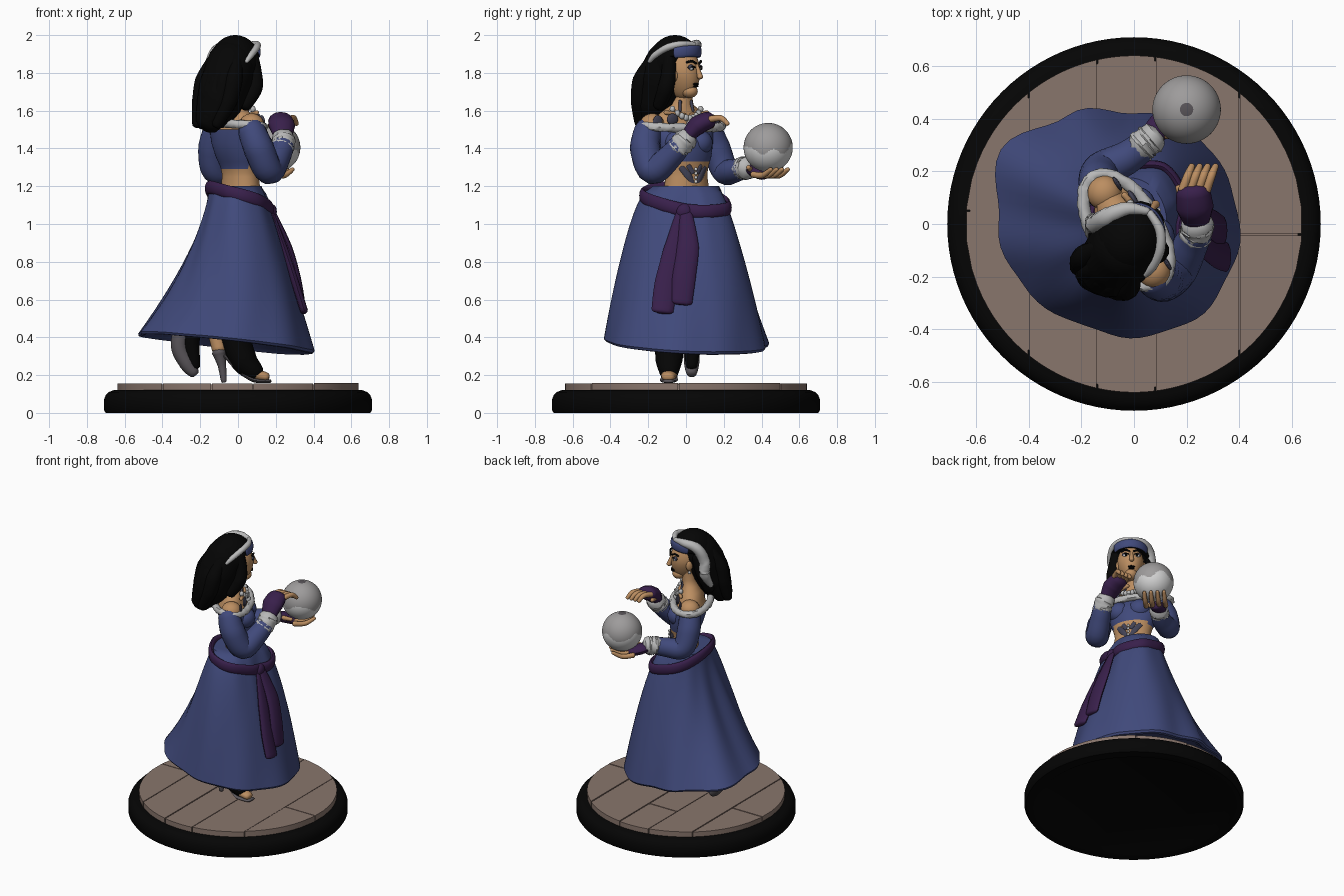
import bpy, bmesh, random
from math import sin, cos, pi, radians, sqrt
from mathutils import Vector

random.seed(4)
if bpy.data.objects.get("Cube"):
    bpy.data.objects.remove(bpy.data.objects["Cube"])
parts = []


def material(name, r, g, b):
    m = bpy.data.materials.new(name)
    m.use_nodes = True
    m.diffuse_color = (r, g, b, 1)
    shader = next(n for n in m.node_tree.nodes if n.type == 'BSDF_PRINCIPLED')
    shader.inputs["Base Color"].default_value = (r, g, b, 1)
    shader.inputs["Roughness"].default_value = 0.8
    return m


black = material("black", .0015, .0015, .0015)
wood = material("wood brown", .25, .18, .15)
blue = material("cloth blue", .052, .068, .2)
purple = material("sash purple", .04, .014, .07)
skin = material("skin tan", .5, .27, .12)
fur = material("fur light grey", .48, .48, .48)
white = material("white", .65, .65, .65)
grey = material("orb grey", .34, .33, .33)
ink = material("ink slate", .055, .055, .09)
dark = material("dark grey", .1, .09, .1)


def finish(name, bm, mats, rule=None):
    bmesh.ops.recalc_face_normals(bm, faces=bm.faces)
    if rule:
        for f in bm.faces:
            f.material_index = rule(f.calc_center_median())
    mesh = bpy.data.meshes.new(name)
    bm.to_mesh(mesh)
    bm.free()
    for m in mats:
        mesh.materials.append(m)
    ob = bpy.data.objects.new(name, mesh)
    bpy.context.collection.objects.link(ob)
    parts.append(ob)


def loft(name, rings, mats, rule=None, closed=False):
    """Skin a list of equal-length point rings."""
    bm = bmesh.new()
    vs = [[bm.verts.new(p) for p in ring] for ring in rings]
    n = len(vs[0])
    for a, b in zip(vs, vs[1:] + (vs[:1] if closed else [])):
        for i in range(n):
            bm.faces.new((a[i], a[(i + 1) % n], b[(i + 1) % n], b[i]))
    if not closed:
        bm.faces.new(vs[0])
        bm.faces.new(vs[-1])
    finish(name, bm, mats, rule)


def tube(name, pts, radii, mat, wide=1, thin=1, ref=(0, 0, 1), closed=False, lumps=0, steps=6, sides=12):
    """Smooth tapering tube through points, rounded at the ends."""
    pts = [Vector(p) for p in pts]
    n = len(pts)
    radii = radii if isinstance(radii, (list, tuple)) else [radii] * n
    path = []
    pick = (lambda i: i % n) if closed else (lambda i: min(max(i, 0), n - 1))
    for i in range(n if closed else n - 1):
        a, b, c, d = (pts[pick(i + k)] for k in (-1, 0, 1, 2))
        for k in range(steps):
            t = k / steps
            p = b + (c - a) * t / 2 + (2 * a - 5 * b + 4 * c - d) * t * t / 2 + (3 * b - a - 3 * c + d) * t ** 3 / 2
            path.append((p, radii[i] + (radii[pick(i + 1)] - radii[i]) * t))
    if not closed:
        path.append((pts[-1], radii[-1]))
        start, end = (pts[0] - path[1][0]).normalized(), (pts[-1] - path[-2][0]).normalized()
        cap = min(wide, thin)
        for reach, size in ((.4, .85), (.65, .5)):
            path.insert(0, (pts[0] + start * radii[0] * cap * reach, radii[0] * size))
            path.append((pts[-1] + end * radii[-1] * cap * reach, radii[-1] * size))
    rings, m = [], len(path)
    for i, (p, r) in enumerate(path):
        nxt = path[(i + 1) % m if closed else min(i + 1, m - 1)][0]
        prv = path[i - 1 if closed else max(i - 1, 0)][0]
        t = (nxt - prv).normalized()
        side = t.cross(Vector(ref)).normalized()
        up = side.cross(t)
        rings.append([p + (side * cos(a) * wide + up * sin(a) * thin) * r * (1 + random.uniform(-lumps, lumps))
                      for a in (2 * pi * k / sides for k in range(sides))])
    loft(name, rings, [mat], closed=closed)


def blob(name, loc, size, mats, turn=0, rule=None, shape=None, seg=24):
    """Ellipsoid; shape may edit each local vertex before placing."""
    bm = bmesh.new()
    bmesh.ops.create_uvsphere(bm, u_segments=seg, v_segments=seg * 2 // 3, radius=1)
    for v in bm.verts:
        x, y, z = (c * s for c, s in zip(v.co, size))
        if shape:
            x, y, z = shape(x, y, z)
        v.co = Vector(loc) + Vector((x * cos(turn) - y * sin(turn), x * sin(turn) + y * cos(turn), z))
    finish(name, bm, mats, rule)


def frame(cx, cy, turn):
    """Local forward / leftward / height coordinates."""
    return lambda f, l, z: Vector((cx + f * cos(turn) - l * sin(turn), cy + f * sin(turn) + l * cos(turn), z))


BODY, FACE = radians(32), radians(54)
body, head = frame(-.02, -.03, BODY), frame(.012, -.022, FACE)


def circle(r, z, n=96):
    return [(r * cos(2 * pi * k / n), r * sin(2 * pi * k / n), z) for k in range(n)]


# Base and plank floor
loft("base", [circle(r, z) for r, z in ((.6, .02), (.63, 0), (.7, 0), (.71, .015), (.71, .07), (.7, .095), (.685, .11),
                                         (.66, .12), (.6, .12))], [black])
loft("floor_underlay", [circle(.625, z) for z in (.11, .15)], [wood])
edges = [-.64, -.4, -.14, .08, .4, .64]
splits = {0: .05, 4: -.04, 2: .3}
for i, (x0, x1) in enumerate(zip(edges, edges[1:])):
    cut = splits.get(i)
    for lo, hi in ([(-1, 1)] if cut is None else [(-1, cut - .003), (cut + .003, 1)]):
        xs = [x0 + .003 + (x1 - x0 - .006) * k / 12 for k in range(13)]
        arc = [sqrt(max(.64 ** 2 - x * x, .0001)) for x in xs]
        outline = [(x, max(-a, lo)) for x, a in zip(xs, arc)] + [(x, min(a, hi)) for x, a in zip(xs, arc)][::-1]
        top = .157 + random.uniform(-.003, .003)
        loft("floor_plank", [[(x, y, z) for x, y in outline] for z in (.12, top)], [wood])

# Skirt: hem radius and flare for every thirty degrees
HEM = [.42, .41, .43, .43, .48, .57, .51, .48, .43, .43, .44, .43]
FLARE = [.95, .62, .58, .85, 1.15, 1.5, 1.65, 1.3, .8, .52, .6, .8]


def skirt_point(a, t, out=0):
    k = a / (2 * pi) * 12
    i, u = int(k // 1) % 12, k % 1
    u = u * u * (3 - 2 * u)
    hem, flare = (tab[i] * (1 - u) + tab[(i + 1) % 12] * u for tab in (HEM, FLARE))
    waist = .14 * .175 / sqrt((.175 * cos(a)) ** 2 + (.14 * sin(a)) ** 2)
    r = waist + (hem - waist) * t ** flare + .007 * t * sin(9 * a + 3 * t) + out
    low = .36 - .11 * hem * cos(a) - .05 * hem * sin(a)
    return Vector((-.015 + r * cos(a), r * sin(a), 1.2 + (low - 1.2) * t))


angles = [2 * pi * k / 72 for k in range(72)]
rings = [[skirt_point(a, k / 24) for a in angles] for k in range(24)]
rings += [[skirt_point(a, t, out) for a in angles] for t, out in ((.985, 0), (1, -.012), (1.003, -.03), (.95, -.07))]
loft("skirt", rings, [blue])

# Sash, knot and hanging tails
tube("sash", [skirt_point(a, .08 + .065 * cos(a) + .03 * sin(a), .002) for a in angles[::4]], .036, purple, .5, 1, closed=True)
blob("sash_knot", (.175, -.01, 1.065), (.03, .045, .042), [purple])
tails = {"sash_tail_back": [(.18, -.02, 1.06), (.25, -.065, .85), (.305, -.105, .68), (.35, -.125, .54)],
         "sash_tail_front": [(.19, .0, 1.06), (.265, .01, .88), (.31, -.01, .72), (.335, -.025, .585)]}
for name, pts in tails.items():
    tube(name, pts, [.03, .058, .062, .058], purple, 1, .35, ref=(1, 0, 0))

# Torso: height, forward shift, half width, half depth
sections = [(1.1, .04, .13, .1), (1.18, .045, .13, .095), (1.25, .045, .118, .088), (1.27, .044, .12, .088),
            (1.29, .042, .124, .09), (1.31, .04, .13, .094), (1.33, .037, .138, .1), (1.36, .032, .15, .108),
            (1.43, .02, .165, .118), (1.5, .005, .185, .1), (1.505, .005, .183, .095), (1.56, -.005, .165, .08),
            (1.6, 0, .11, .065), (1.63, .005, .062, .052), (1.67, .015, .047, .046), (1.74, .02, .046, .046)]


def torso_rule(c):
    forward = (c.x + .02) * cos(BODY) + (c.y + .03) * sin(BODY)
    return int(1.295 + .28 * max(forward, 0) < c.z < 1.502)


loft("torso", [[body(f + d * cos(a), .01 + w * sin(a), z) for a in angles] for z, f, w, d in sections],
     [skin, blue], torso_rule)
for s in (-1, 1):
    blob("bust", body(.08, .068 * s, 1.43), (.07, .072, .068), [blue], BODY)
    blob("shoulder", body(0, .175 * s, 1.525), (.066, .066, .06), [skin], BODY)
    tube("collarbone", [body(.075, .02 * s, 1.575), body(.06, .13 * s, 1.59)], .012, skin)
    blob("shoulder_tattoo", body(.06, .178 * s, 1.54), (.009, .03, .036), [ink], BODY)
    blob("chest_tattoo", body(.082, .1 * s, 1.555), (.012, .034, .03), [ink], BODY)
    tube("neck_tattoo", [body(.06, .04 * s, 1.6), body(.052, .034 * s, 1.65)], .009, ink)
    tube("belly_tattoo", [body(.132, .01 + .012 * s, 1.215), body(.127, .01 + .04 * s, 1.255), body(.112, .01 + .075 * s, 1.3)],
         [.01, .02, .016], ink, .4, 1)
    tube("belly_tattoo_tip", [body(.134, .01 + .015 * s, 1.27), body(.128, .01 + .04 * s, 1.31)], .013, ink, .4, 1)
collar = [body(.122 * cos(a) - .005, .01 + .24 * sin(a), 1.52 - .012 * cos(a)) for a in angles[::6]]
tube("fur_collar", collar, .023, fur, closed=True, lumps=.14)
for k in range(-4, 5):
    blob("necklace_bead", body(.094 - .002 * k * k, .022 * k, 1.56 + .003 * k * k), (.015, .015, .018), [fur], seg=12)
blob("necklace_pendant", body(.1, 0, 1.53), (.016, .022, .022), [fur], BODY, seg=12)
for k in range(4):
    blob("belly_jewel", body(.14, .01, 1.29 - .022 * k), (.009,) * 3, [white], seg=12)

# Arms: sleeves, fur cuffs, gloves and fingers
tube("right_sleeve", [(.07, -.2, 1.5), (.11, -.215, 1.4), (.165, -.175, 1.285), (.215, -.08, 1.36), (.24, -.03, 1.42)],
     [.072, .082, .076, .066, .058], blue, sides=18)
tube("right_cuff", [(.232, -.045, 1.4), (.24, -.022, 1.425), (.24, 0, 1.45)], .062, fur, lumps=.07)
tube("right_glove", [(.238, .005, 1.46), (.232, .06, 1.52), (.225, .12, 1.55)], [.045, .068, .062], purple, 1.05, .75)
tube("left_sleeve", [(-.115, .12, 1.5), (-.135, .16, 1.4), (-.12, .205, 1.285), (-.03, .25, 1.28), (.04, .3, 1.295)],
     [.068, .076, .072, .064, .056], blue, sides=18)
tube("left_cuff", [(.025, .29, 1.295), (.045, .308, 1.295), (.065, .325, 1.295)], .06, fur, lumps=.07)
tube("left_glove", [(.06, .33, 1.295), (.1, .37, 1.28), (.15, .405, 1.262)], [.04, .052, .045], purple, 1, .65)
for k in range(4):
    o = .03 * (k - 1.5)
    tube("right_finger", [(.23 + o, .13, 1.555), (.25 + o, .185, 1.56), (.265 + o, .22, 1.53)], [.018, .016, .012], skin)
    tube("left_finger", [(.15 - o, .4 + o, 1.262), (.2 - o, .45 + o, 1.258), (.245 - o, .495 + o, 1.29)],
         [.017, .016, .011], skin)
tube("right_thumb", [(.19, .08, 1.51), (.17, .14, 1.52)], [.018, .013], skin)
tube("left_thumb", [(.12, .34, 1.29), (.19, .33, 1.3)], [.016, .012], skin)

# Orb with wavy two-tone glaze and a dark spot on top
ORB = Vector((.2, .435, 1.405))


def orb_rule(c):
    d = c - ORB
    if d.z > .1272:
        return 2
    return int(d.z > -.006 + .018 * sin(40 * d.x) + .014 * sin(55 * d.y))


blob("orb", ORB, (.13,) * 3, [white, grey, dark], rule=orb_rule, seg=96)

# Head and face
blob("head", head(0, 0, 1.8), (.105, .088, .137), [skin], FACE,
     shape=lambda x, y, z: (x, y * (1 + min(z, 0) * 2), z), seg=32)
blob("chin", head(.05, 0, 1.703), (.045, .042, .036), [skin], FACE)
tube("nose", [head(.096, 0, 1.84), head(.112, 0, 1.8), head(.12, 0, 1.778)], [.01, .013, .016], skin)
for z, size in ((1.741, .023), (1.73, .019)):
    blob("lip", head(.091, 0, z), (.013, size, .007), [black], FACE)
for s in (-1, 1):
    blob("eye_shadow", head(.088, .038 * s, 1.83), (.01, .024, .014), [ink], FACE)
    blob("eye", head(.091, .037 * s, 1.822), (.011, .018, .009), [white], FACE)
    blob("iris", head(.098, .036 * s, 1.822), (.005, .008, .008), [black], FACE)
    tube("upper_lid", [head(.1, .018 * s, 1.829), head(.099, .036 * s, 1.833), head(.084, .058 * s, 1.829)], .004, black)
    tube("eyebrow", [head(.104, .015 * s, 1.85), head(.095, .04 * s, 1.862), head(.078, .062 * s, 1.856)], .006, black)
    blob("ear", head(.01, .086 * s, 1.785), (.022, .014, .034), [skin], FACE)
    blob("earring", head(.012, .094 * s, 1.742), (.01,) * 3, [fur], seg=12)


# Hair: crown opened around the face, back mass and loose locks
def open_face(x, y, z):
    return (.02 + .1 * (x - .02) if x > .02 and z < .02 else x, y, z)


blob("hair_crown", head(-.045, 0, 1.855), (.14, .128, .145), [black], FACE, shape=open_face, seg=40)
tube("hair_back", [head(-.07, 0, 1.87), head(-.12, .0, 1.77), head(-.18, .01, 1.64), head(-.235, .035, 1.54)],
     [.125, .135, .122, .07], black, sides=20, ref=(1, -1, 0))
for k in range(5):
    l = -.09 + .045 * k
    d = sqrt(1 - (l / .13) ** 2) * .08
    tube("hair_lock", [head(-.075 - d, l * .8, 1.88), head(-.135 - d, l * 1.05, 1.76), head(-.16 - d, l + .01, 1.65),
                       head(-.215 - d * .6, l * .7 + .035, 1.53 + .02 * (k % 2))], [.03, .05, .048, .03], black, ref=(1, -1, 0))
locks = {-1: [(-.02, -.09, 1.89), (-.012, -.102, 1.8), (-.025, -.11, 1.72), (-.08, -.09, 1.63)],
         1: [(-.04, .1, 1.85), (-.06, .112, 1.76), (-.09, .11, 1.69), (-.12, .1, 1.61)]}
for s, pts in locks.items():
    tube("side_lock", [head(*p) for p in pts], [.035, .04, .045, .035], black, ref=(1, -1, 0))

# Headband and trailing pale scarf
brow = [head(-.04 + .133 * cos(a), .117 * sin(a), 1.903 + .012 * cos(a)) for a in (radians(d) for d in range(-60, 61, 12))]
tube("headband", brow, .03, blue, .3, 1)
tube("scarf_right", [head(.08, .0, 1.95), head(.05, -.07, 1.952), head(-.01, -.115, 1.935),
                     head(-.08, -.13, 1.895), head(-.12, -.128, 1.86)], [.014, .018, .019, .017, .01], fur)
tube("scarf_left", [head(.08, .01, 1.95), head(.04, .08, 1.95), head(-.03, .122, 1.92), head(-.075, .137, 1.83),
                    head(-.075, .148, 1.74), head(-.12, .135, 1.65)], [.014, .026, .036, .038, .036, .018], fur, lumps=.05)

# Legs and heeled shoes
tube("front_leg", [(-.03, -.08, .6), (-.01, -.085, .4), (.03, -.09, .28), (.09, -.09, .215)], [.085, .08, .072, .05], black)
tube("front_toes", [(.09, -.09, .205), (.15, -.095, .19)], [.045, .034], skin, 1, .7)
tube("front_sole", [(-.07, -.08, .3), (.0, -.085, .23), (.08, -.09, .175), (.17, -.095, .168)], [.035, .035, .048, .036], dark, 1, .25)
tube("front_heel_skin", [(-.12, -.07, .42), (-.1, -.075, .34)], .04, skin)
tube("front_heel", [(-.1, -.08, .32), (-.085, -.08, .25), (-.075, -.08, .17)], [.038, .022, .015], dark, ref=(1, 0, 0))
tube("back_shoe", [(-.29, .03, .46), (-.31, .03, .35), (-.27, .03, .26), (-.235, .03, .215)], [.05, .045, .04, .03], dark, ref=(0, 1, 0))
tube("back_leg", [(-.2, .02, .55), (-.25, .03, .4), (-.23, .03, .25)], [.06, .05, .03], black, ref=(0, 1, 0))

# Smooth shading with crisp edges
for ob in parts:
    ob.select_set(True)
bpy.context.view_layer.objects.active = parts[0]
bpy.ops.object.shade_smooth_by_angle(angle=radians(42))
